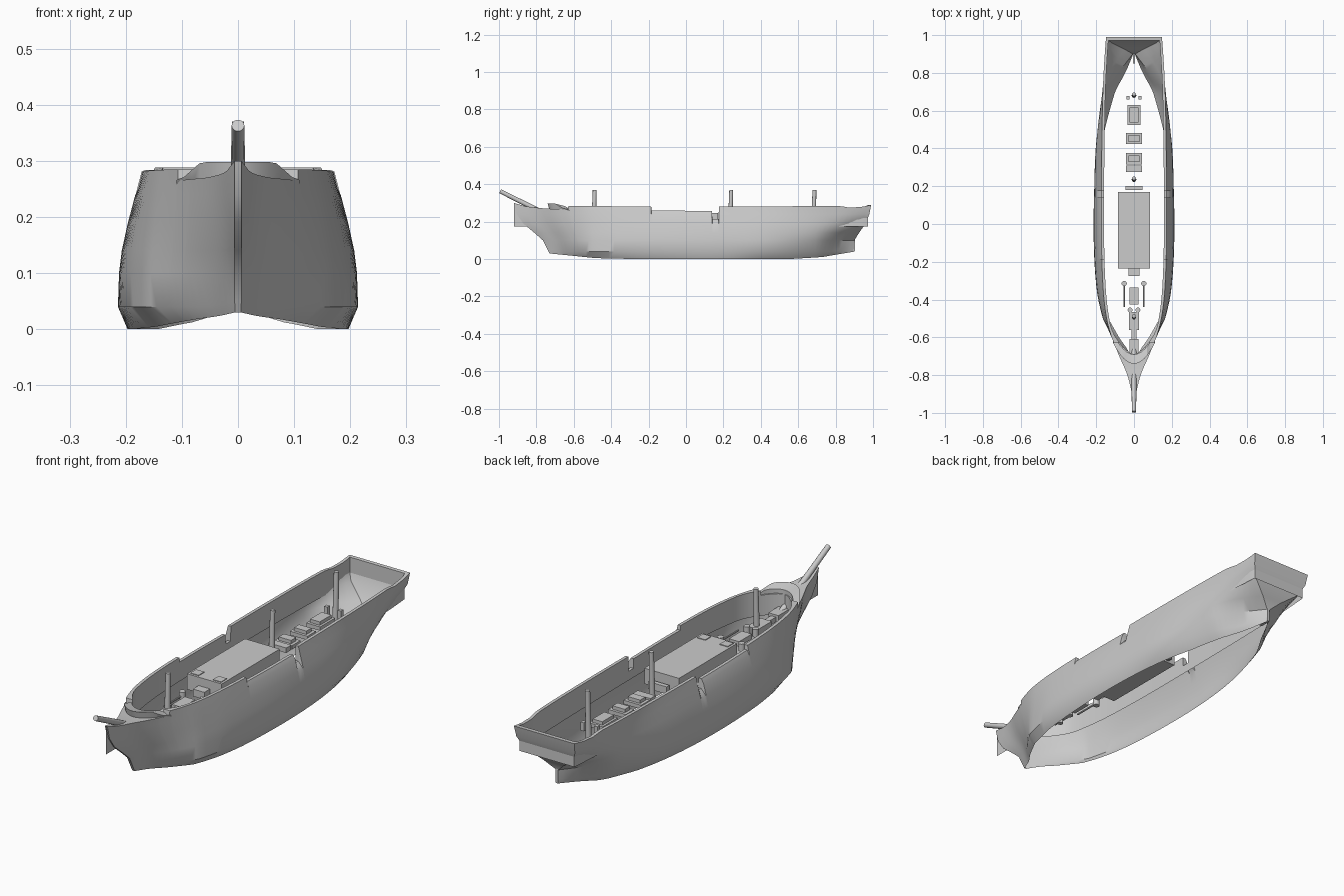
import bpy, bmesh, math
from mathutils import Vector

if "Cube" in bpy.data.objects:
    bpy.data.objects.remove(bpy.data.objects["Cube"])

# ---------- helpers ----------
def finish(name, bm, smooth=None):
    bmesh.ops.remove_doubles(bm, verts=bm.verts, dist=1e-5)
    bmesh.ops.recalc_face_normals(bm, faces=bm.faces)
    me = bpy.data.meshes.new(name)
    bm.to_mesh(me)
    bm.free()
    ob = bpy.data.objects.new(name, me)
    bpy.context.collection.objects.link(ob)
    if smooth:
        bpy.ops.object.select_all(action='DESELECT')
        ob.select_set(True)
        bpy.context.view_layer.objects.active = ob
        bpy.ops.object.shade_smooth_by_angle(angle=math.radians(smooth))
    return ob

def box(name, x0, x1, y0, y1, z0, z1):
    bm = bmesh.new()
    bmesh.ops.create_cube(bm, size=1)
    for v in bm.verts:
        v.co = Vector(((x0 + x1) / 2 + v.co.x * (x1 - x0),
                       (y0 + y1) / 2 + v.co.y * (y1 - y0),
                       (z0 + z1) / 2 + v.co.z * (z1 - z0)))
    return finish(name, bm)

def rod(name, a, b, r0, r1, n=12):
    a, b = Vector(a), Vector(b)
    bm = bmesh.new()
    bmesh.ops.create_cone(bm, cap_ends=True, segments=n, radius1=r0, radius2=r1, depth=(b - a).length)
    rot = (b - a).to_track_quat('Z', 'Y')
    for v in bm.verts:
        v.co = rot @ v.co + (a + b) / 2
    return finish(name, bm, 40)

def linear(pts, y):
    if y <= pts[0][0]:
        return pts[0][1]
    for (a, p), (b, q) in zip(pts, pts[1:]):
        if y <= b:
            return p + (q - p) * (y - a) / (b - a)
    return pts[-1][1]

def cubic(xs, vs, x):
    i = max(k for k in range(len(xs) - 1) if x >= xs[k] - 1e-9)
    def tan(k):
        a, b = max(k - 1, 0), min(k + 1, len(xs) - 1)
        return (vs[b] - vs[a]) / (xs[b] - xs[a])
    h = xs[i + 1] - xs[i]
    t = (x - xs[i]) / h
    return ((2*t**3 - 3*t*t + 1) * vs[i] + (t**3 - 2*t*t + t) * h * tan(i)
            + (3*t*t - 2*t**3) * vs[i + 1] + (t**3 - t*t) * h * tan(i + 1))

# ---------- hull: half-widths per waterline, lofted upward ----------
Y = [-.92, -.8, -.7, -.6, -.5, -.35, -.1, .2, .45, .7, .85, .99]
# (height, bow end, stern end, half-widths at Y)
LEVELS = [
    (0.00, -.73, .90, [.005, .035, .073, .105, .135, .172, .194, .193, .165, .100, .045, .004]),
    (0.04, -.74, .90, [.006, .040, .085, .130, .165, .197, .213, .210, .195, .125, .060, .005]),
    (0.10, -.765, .90, [.006, .045, .090, .133, .165, .196, .211, .209, .198, .150, .080, .006]),
    (0.14, -.81, .925, [.006, .040, .085, .128, .162, .192, .206, .205, .197, .165, .125, .050]),
    (0.19, -.87, .96, [.006, .034, .080, .124, .157, .183, .195, .195, .190, .168, .150, .120]),
    (0.24, -.905, .98, [.006, .034, .078, .120, .152, .173, .182, .182, .178, .165, .155, .143]),
    (0.28, -.92, .99, [.006, .035, .078, .118, .145, .163, .172, .172, .170, .165, .158, .148]),
]
KEEL = [(-.92, .03), (-.7, .018), (-.45, .004), (-.25, 0), (.55, 0), (.75, .012), (.99, .04)]
SHEER = [(-.92, .30), (-.85, .28), (-.75, .27), (-.631, .265), (-.629, .285), (-.186, .28),
         (-.184, .26), (.139, .257), (.141, .215), (.174, .215), (.176, .28), (.83, .284),
         (.86, .275), (.93, .278), (.99, .288)]
INNER = [(-.69, 0), (-.68, .025), (-.65, .06), (-.6, .098), (-.55, .122), (-.5, .131)]

ys = sorted({round(-.92 + 1.91 * i / 64, 4) for i in range(65)}
            | {-.69, -.68, -.631, -.629, -.186, -.184, .139, .141, .174, .176})

def hull_section(y):
    rim = linear(SHEER, y)
    pts = []
    for k, (z, bow, stern, w) in enumerate(LEVELS):
        yy = y
        if y < -.5:
            yy = -.5 + (y + .5) * (bow + .5) / -.42
        elif y > .7:
            yy = .7 + (y - .7) * (stern - .7) / .29
        zz = linear(KEEL, y) if k == 0 else min(z, rim - .01 * (6 - k))
        if k == 1:
            zz = max(zz, linear(KEEL, y) + .02)
        if k == 6:
            zz = rim
        pts.append((max(.004, cubic(Y, w, y)), yy, zz))
    wi = linear(INNER, y) if y < -.5 else pts[-1][0] - .014
    yi = min(y, .972)
    pts += [(wi, yi, rim), (wi, yi, min(.175, rim))]
    return pts

bm = bmesh.new()
for s in (1, -1):
    grid = [[bm.verts.new((s * x, y, z)) for x, y, z in hull_section(v)] for v in ys]
    for a, b in zip(grid, grid[1:]):
        for k in range(len(a) - 1):
            bm.faces.new((a[k], b[k], b[k + 1], a[k + 1]))
    if s == 1:
        right = grid
# stem and transom close the two sides
for end in (0, -1):
    r, l = right[end], grid[end]
    for k in range(len(r) - 1):
        if end == 0 and k >= 6:
            continue
        bm.faces.new((r[k], r[k + 1], l[k + 1], l[k]))
bmesh.ops.dissolve_degenerate(bm, dist=1e-6, edges=bm.edges)
finish("hull", bm, 35)

# sternpost
box("rudder_post", -.006, .006, .85, .903, .042, .145)

# curved bow bulwark
bm = bmesh.new()
rows = []
for i in range(17):
    x = -.11 + .22 * i / 16
    h = linear([(0, .298), (.066, .298), (.1, .268), (.11, .266)], abs(x))
    y = -.74 + 9 * x * x
    rows.append([bm.verts.new((x, y + dy, z)) for dy, z in
                 ((.012, .255), (0, h), (.05, h - .012), (.05, .235))])
for a, b in zip(rows, rows[1:]):
    for k in range(4):
        j = (k + 1) % 4
        bm.faces.new((a[k], a[j], b[j], b[k]))
bm.faces.new(rows[0])
bm.faces.new(rows[-1])
finish("bow_bulwark", bm, 30)

# ---------- spars ----------
rod("bowsprit", (0, -.66, .195), (0, -.994, .363), .014, .0115)
for name, y in (("fore_mast", -.495), ("main_mast", .235), ("aft_mast", .68)):
    rod(name, (0, y, .15), (0, y + .007, .37), .0125, .0105)

# ---------- deck fittings ----------
DECK = .178
box("deck_house", -.085, .085, -.235, .17, DECK, .247)
for s in (-1, 1):
    box("house_locker", s * .055 - .02, s * .055 + .02, -.225, -.185, .24, .25)
    rod("anchor_bar", (s * .052, -.44, .19), (s * .052, -.32, .19), .004, .004, 8)
    rod("vent", (s * .052, -.315, DECK), (s * .052, -.315, .21), .014, .014)
    rod("bollard", (s * .021, -.455, DECK), (s * .021, -.455, .212), .013, .013)
    box("rail_post", s * .033 - .008, s * .033 + .008, .66, .678, DECK, .215)

# name, half width, y start, y end, top
for name, w, y0, y1, z in (
        ("bowsprit_heel", .025, -.69, -.61, .21), ("windlass_bar", .012, -.61, -.56, .2),
        ("windlass", .027, -.56, -.465, .205), ("fore_hatch", .025, -.425, -.335, .2),
        ("house_step", .028, -.275, -.235, .21), ("pin_rail", .045, .18, .2, .21),
        ("pump", .043, .275, .31, .2)):
    box(name, -w, w, y0, y1, DECK, z)

# skylights: coaming with a raised top
for w, y0, y1 in ((.043, .315, .375), (.043, .423, .482), (.034, .525, .63)):
    box("skylight_base", -w, w, y0, y1, DECK, .195)
    box("skylight_top", -w * .7, w * .7, y0 + .012, y1 - .012, .19, .21)
